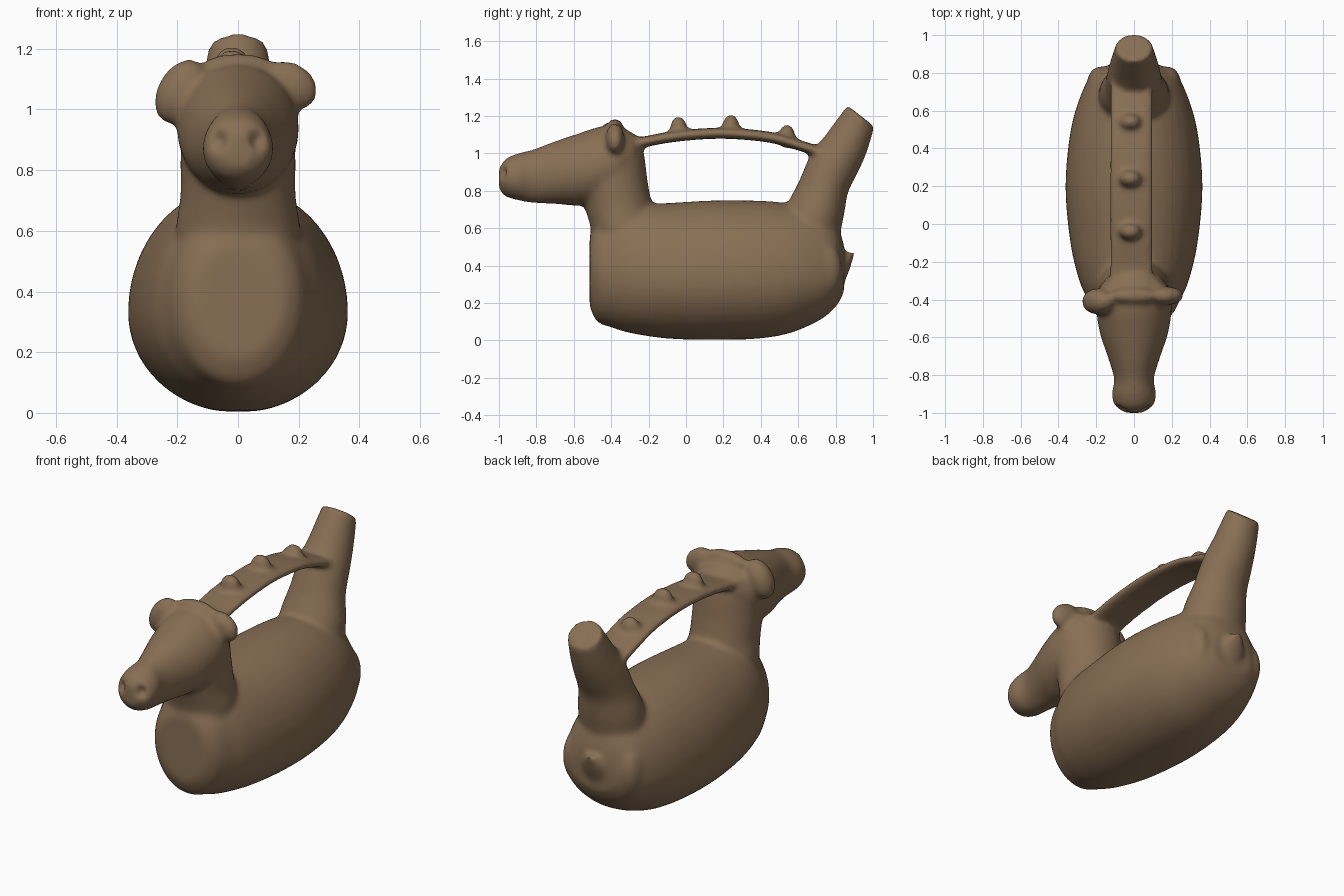
import bpy, bmesh, math
from mathutils import Vector, Matrix

if "Cube" in bpy.data.objects:
    bpy.data.objects.remove(bpy.data.objects["Cube"])

clay = bpy.data.materials.new("brown clay")
clay.diffuse_color = (0.25, 0.16, 0.09, 1)
clay.use_nodes = True
clay.node_tree.nodes["Principled BSDF"].inputs["Base Color"].default_value = clay.diffuse_color
parts = []


def finish(name, bm):
    bmesh.ops.recalc_face_normals(bm, faces=bm.faces[:])
    me = bpy.data.meshes.new(name)
    bm.to_mesh(me)
    bm.free()
    ob = bpy.data.objects.new(name, me)
    bpy.context.collection.objects.link(ob)
    me.materials.append(clay)
    return ob


def loft(name, rows, x0=0.0, power=1.0, floor=-9, steps=5, n=40):
    """Rows: y, z, half width, radius on + side, radius on - side, ring tilt (deg)."""
    fine = []
    for i in range(len(rows) - 1):
        p = [rows[max(0, min(len(rows) - 1, i + k))] for k in (-1, 0, 1, 2)]
        for s in range(steps):
            t = s / steps
            fine.append([0.5 * (2 * b + (c - a) * t + (2 * a - 5 * b + 4 * c - d) * t * t
                                + (3 * b - a - 3 * c + d) * t ** 3) for a, b, c, d in zip(*p)])
    fine.append(rows[-1])
    bm = bmesh.new()
    rings = []
    for y, z, rx, up, down, tilt in fine:
        v = Vector((0, math.cos(math.radians(tilt)), math.sin(math.radians(tilt))))
        ring = []
        for k in range(n):
            a = 2 * math.pi * k / n
            c, s = math.cos(a), math.sin(a)
            c = math.copysign(abs(c) ** power, c)
            s = math.copysign(abs(s) ** power, s)
            q = Vector((x0 + rx * c, y, z)) + v * s * (up if s > 0 else down)
            q.z = max(q.z, floor)
            ring.append(bm.verts.new(q))
        rings.append(ring)
    for a, b in zip(rings, rings[1:]):
        for k in range(n):
            bm.faces.new((a[k], a[(k + 1) % n], b[(k + 1) % n], b[k]))
    bm.faces.new(rings[0])
    bm.faces.new(rings[-1])
    parts.append(finish(name, bm))


def blob(name, loc, radii, roll=0):
    bm = bmesh.new()
    bmesh.ops.create_uvsphere(bm, u_segments=24, v_segments=16, radius=1)
    bm.transform(Matrix.Translation(loc) @ Matrix.Rotation(math.radians(roll), 4, 'Y')
                 @ Matrix.Diagonal((*radii, 1)))
    ob = finish(name, bm)
    parts.append(ob)
    return ob


# Egg-section body
loft("body", [(-.515, .38, .15, .18, .2, 90), (-.475, .37, .205, .27, .27, 90),
              (-.40, .35, .245, .34, .28, 90), (-.30, .34, .29, .385, .30, 90),
              (-.10, .33, .337, .405, .32, 90), (.20, .33, .363, .42, .33, 90),
              (.50, .33, .335, .41, .305, 90), (.70, .34, .275, .36, .24, 90),
              (.80, .34, .215, .29, .16, 90), (.845, .34, .13, .17, .08, 90)], floor=.005)
# Neck and head
loft("neck", [(-.33, .45, .20, .13, .17, 0), (-.335, .6, .205, .18, .175, 0),
              (-.36, .72, .19, .18, .185, 0), (-.385, .85, .19, .18, .19, 0),
              (-.39, 1.0, .18, .165, .17, 0), (-.38, 1.08, .16, .12, .12, 0)])
loft("head", [(-1.0, .87, .05, .05, .06, 90), (-.965, .87, .10, .10, .10, 90),
              (-.90, .87, .118, .13, .12, 90), (-.82, .88, .105, .14, .145, 90),
              (-.70, .89, .14, .175, .16, 90), (-.58, .90, .18, .205, .18, 90),
              (-.45, .93, .20, .215, .20, 90), (-.35, .96, .19, .18, .17, 90),
              (-.27, 1.0, .13, .10, .10, 90)])
# Folded, uneven ears and the ridge between them
blob("right_ear", (.17, -.38, 1.08), (.10, .05, .075), 30)
blob("left_ear", (-.19, -.41, 1.06), (.075, .07, .115), 30)
blob("crown", (0, -.38, 1.135), (.13, .045, .05))
# Strap handle with three knobs
loft("handle", [(y, z, .115, .029, .029, 90) for y, z in
                ((-.36, 1.06), (-.25, 1.058), (-.1, 1.085), (.08, 1.104), (.25, 1.106),
                 (.45, 1.086), (.6, 1.045), (.74, 1.0))], x0=-.015, power=.7)
for i, (y, z) in enumerate(((-.04, 1.135), (.24, 1.145), (.54, 1.09))):
    blob(f"knob_{i + 1}", (-.02, y, z), (.06, .045, .065))
# Tapered slanting spout
loft("spout", [(.66, .5, .19, .15, .15, 0), (.69, .68, .185, .155, .16, -5),
               (.735, .82, .155, .135, .135, -12), (.795, .95, .14, .135, .135, -20),
               (.865, 1.06, .12, .115, .12, -27), (.935, 1.2, .098, .092, .092, -38)])
# Haunches and stubby tail
for s in (-1, 1):
    blob("haunch", (s * .18, .735, .38), (.07, .10, .15))
loft("tail", [(.80, .29, .06, .04, .05, 0), (.835, .38, .08, .04, .05, 0),
              (.875, .468, .04, .028, .03, 0)])

# Shallow dents: nostrils and spout mouth
dents = [blob("nostril", (s * .07, -1.0, .90), (.035, .045, .04)) for s in (-1, 1)]
dents.append(blob("mouth_dent", (0, .95, 1.225), (.05, .035, .035)))
parts = [p for p in parts if p not in dents]


def join(obs, name):
    bpy.ops.object.select_all(action='DESELECT')
    for o in obs:
        o.select_set(True)
    bpy.context.view_layer.objects.active = obs[0]
    bpy.ops.object.join()
    obs[0].name = name
    return obs[0]


cutter = join(dents, "dent_cutter")
cutter.hide_render = True
vessel = join(parts, "animal_vessel")


# Fuse the clay, press in the dents, then smooth the seams
def remesh(label):
    m = vessel.modifiers.new(label, 'REMESH')
    m.mode = 'VOXEL'
    m.voxel_size = .012
    m.use_smooth_shade = True


remesh("fuse")
cut = vessel.modifiers.new("dents", 'BOOLEAN')
cut.operation = 'DIFFERENCE'
cut.object = cutter
remesh("refuse")
soft = vessel.modifiers.new("soften", 'SMOOTH')
soft.factor = .5
soft.iterations = 12
bpy.ops.object.convert(target='MESH')
bpy.data.objects.remove(cutter)
vessel.data.materials.clear()
vessel.data.materials.append(clay)
bpy.ops.object.shade_smooth()
